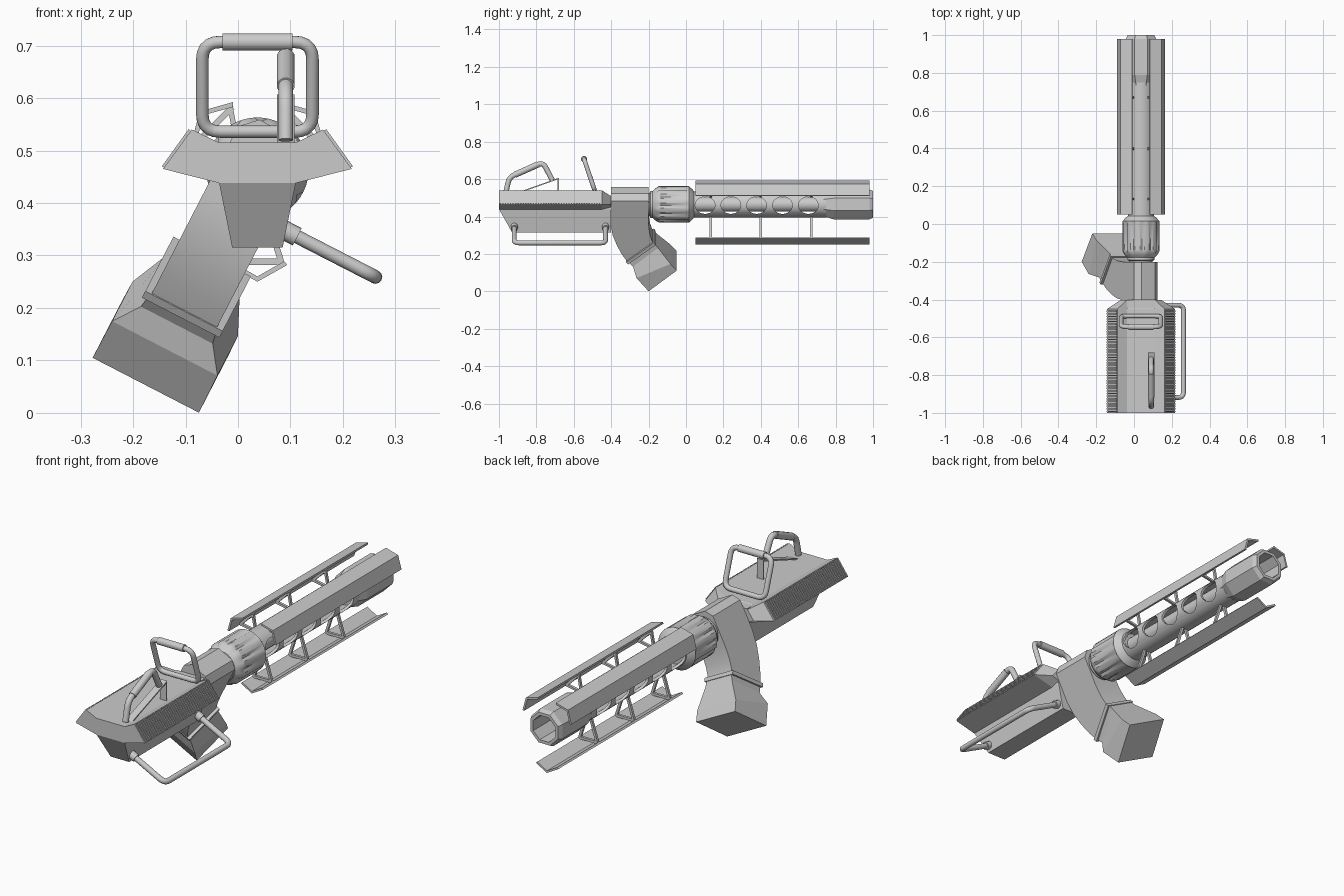
import bpy, bmesh
from math import sin, cos, pi, radians
from mathutils import Vector, Matrix

if "Cube" in bpy.data.objects:
    bpy.data.objects.remove(bpy.data.objects["Cube"])

CX, CZ = 0.037, 0.465          # barrel axis


def finish(name, bm, smooth=None):
    bmesh.ops.recalc_face_normals(bm, faces=bm.faces)
    me = bpy.data.meshes.new(name)
    bm.to_mesh(me)
    bm.free()
    ob = bpy.data.objects.new(name, me)
    bpy.context.collection.objects.link(ob)
    if smooth:
        bpy.ops.object.select_all(action='DESELECT')
        ob.select_set(True)
        bpy.context.view_layer.objects.active = ob
        bpy.ops.object.shade_smooth_by_angle(angle=radians(smooth))
    return ob


def add_loft(bm, rings, closed=False):
    """Skin a list of equal-length point rings, capped unless closed."""
    vs = [[bm.verts.new(p) for p in r] for r in rings]
    n = len(vs[0])
    for i in range(len(vs) if closed else len(vs) - 1):
        a, b = vs[i], vs[(i + 1) % len(vs)]
        for k in range(n):
            bm.faces.new((a[k], a[(k + 1) % n], b[(k + 1) % n], b[k]))
    if not closed:
        bm.faces.new(vs[0])
        bm.faces.new(vs[-1])


def loft(name, rings, smooth=None, closed=False):
    bm = bmesh.new()
    add_loft(bm, rings, closed)
    return finish(name, bm, smooth)


def turned(name, prof, n=32, closed=False, smooth=35, flute=()):
    """Revolve (y, radius) points about the barrel axis; flute = ring indices cut with grooves."""
    rings = []
    for i, (y, r) in enumerate(prof):
        ring = []
        for k in range(n):
            a = 2 * pi * (k + 0.5) / n
            q = r * (0.92 if i in flute and k % 4 == 3 else 1)
            ring.append((CX + q * cos(a), y, CZ + q * sin(a)))
        rings.append(ring)
    return loft(name, rings, smooth, closed)


def rounded(pts, r, closed, steps=5):
    """Round the corners of a path."""
    pts = [Vector(p) for p in pts]
    out = []
    for i, p in enumerate(pts):
        if not closed and i in (0, len(pts) - 1):
            out.append(p)
            continue
        a = p + (pts[i - 1] - p).normalized() * r
        b = p + (pts[(i + 1) % len(pts)] - p).normalized() * r
        for s in range(steps + 1):
            t = s / steps
            out.append(a * (1 - t) ** 2 + p * 2 * t * (1 - t) + b * t * t)
    return out


def tube(name, pts, rad, bend=0.0, closed=False, n=12):
    """Sweep a circle along a planar path."""
    p = rounded(pts, bend, closed) if bend else [Vector(q) for q in pts]
    m = len(p)
    nrm = Vector((0, 0, 0))
    for i in range(1, m - 1):
        nrm += (p[i] - p[i - 1]).cross(p[i + 1] - p[i])
    if nrm.length < 1e-7:
        nrm = (p[1] - p[0]).orthogonal()
    nrm.normalize()
    rings = []
    for i in range(m):
        prev = p[i - 1] if closed or i else p[i]
        nxt = p[(i + 1) % m] if closed or i < m - 1 else p[i]
        side = (nxt - prev).normalized().cross(nrm)
        rings.append([p[i] + rad * (cos(2 * pi * k / n) * nrm + sin(2 * pi * k / n) * side)
                      for k in range(n)])
    return loft(name, rings, 50, closed)


def mx(x):
    return 2 * CX - x


# Receiver: winged upper shell and tapered keel
half = [(0.11, 0.438), (0.217, 0.465), (0.162, 0.54), (0.11, 0.515)]
wing = half + [(mx(x), z) for x, z in reversed(half)]
loft("receiver_wings", [[(CX + (x - CX) * s, y, z + dz * (z > 0.5)) for x, z in wing]
                        for y, s, dz in ((-1, 1, 0), (-0.45, 1, 0), (-0.402, 0.6, -0.03))])
loft("receiver_keel", [[(CX - w, y, z), (CX + w, y, z), (CX + w, -0.402, z), (CX - w, -0.402, z)]
                       for z, y, w in ((0.513, -0.999, 0.073), (0.438, -0.999, 0.073), (0.315, -0.93, 0.048))])

# Knurled ribs on the outer wing faces
bm = bmesh.new()
for side in (1, -1):
    for i in range(40):
        y = -0.996 + i * 0.0136
        add_loft(bm, [[(CX + side * (x - CX), yy, z) for x, z in
                       ((0.162, 0.536), (0.168, 0.541), (0.219, 0.47), (0.212, 0.466))]
                      for yy in (y, y + 0.007)])
finish("wing_ribs", bm)

# Grip: block that bends forward and leans to the left
R = radians(27.3)


def lean(x, y, s):
    return (CX + x * cos(R) - s * sin(R), y, CZ - x * sin(R) - s * cos(R))


def grip(name, secs, smooth=None):
    return loft(name, [[lean(-w, y0, s0), lean(w, y0, s0), lean(w, y1, s1), lean(-w, y1, s1)]
                       for y0, s0, y1, s1, w in secs], smooth)


grip("grip_neck", [(-0.402, -0.085, -0.2, -0.085, 0.04), (-0.402, -0.055, -0.2, -0.055, 0.07),
                   (-0.402, 0.085, -0.2, 0.075, 0.07), (-0.392, 0.15, -0.198, 0.11, 0.07),
                   (-0.37, 0.21, -0.192, 0.15, 0.07), (-0.343, 0.265, -0.183, 0.18, 0.07),
                   (-0.31, 0.315, -0.172, 0.205, 0.07)], 30)
grip("grip_ring", [(-0.32, 0.305, -0.172, 0.188, 0.083), (-0.31, 0.319, -0.162, 0.202, 0.083)])
grip("grip_foot", [(-0.305, 0.315, -0.168, 0.2, 0.073), (-0.283, 0.335, -0.15, 0.222, 0.077),
                   (-0.265, 0.385, -0.083, 0.3, 0.113), (-0.2, 0.464, -0.05, 0.34, 0.114)])

# Barrel: neck, fluted collar, vented jacket, core, octagonal muzzle
turned("barrel_neck", [(-0.22, 0.062), (-0.195, 0.062), (-0.19, 0.072), (-0.175, 0.072), (-0.14, 0.06)])
turned("collar", [(-0.18, 0.07), (-0.165, 0.085), (-0.145, 0.098), (-0.135, 0.098), (0.005, 0.098),
                  (0.015, 0.098), (0.035, 0.08), (0.045, 0.066)], 48, flute=(2, 3, 4))
jacket = turned("barrel_jacket", [(0.02, 0.07), (0.75, 0.07), (0.75, 0.058), (0.02, 0.058)], 32, True)
bm = bmesh.new()
for i in range(5):
    m = (Matrix.Translation((CX, 0.102 + i * 0.138, CZ - 0.005)) @ Matrix.Rotation(pi / 2, 4, 'Y')
         @ Matrix.Diagonal((0.046, 0.053, 1, 1)))
    bmesh.ops.create_cone(bm, cap_ends=True, segments=24, radius1=1, radius2=1, depth=0.3, matrix=m)
cutter = finish("vent_cutter", bm)
cutter.hide_render = True
mod = jacket.modifiers.new("vents", 'BOOLEAN')
mod.operation, mod.object, mod.solver = 'DIFFERENCE', cutter, 'EXACT'
bpy.context.view_layer.objects.active = jacket
bpy.ops.object.modifier_apply(modifier="vents")
bpy.data.objects.remove(cutter)
turned("barrel_core", [(0.0, 0.04), (0.8, 0.04)], 16)
turned("muzzle", [(0.73, 0.07), (0.745, 0.072), (0.79, 0.087), (0.98, 0.087), (1.0, 0.077),
                  (1.0, 0.062), (0.84, 0.062), (0.835, 0.02)], 8, smooth=None)

# Three chevron rails on triangular struts around the barrel
for label, ang, dist in (("right", 45, 0.155), ("left", -45, 0.155), ("lower", 180, 0.215)):
    a = radians(ang)

    def rot(u, y, r):
        return (CX + u * cos(a) + r * sin(a), y, CZ - u * sin(a) + r * cos(a))

    prof = [(0, dist), (0.057, dist - 0.032), (0.051, dist - 0.039), (0, dist - 0.01),
            (-0.051, dist - 0.039), (-0.057, dist - 0.032)]
    loft(label + "_rail", [[rot(u, y, r) for u, r in prof] for y in (0.05, 0.98)])
    bm = bmesh.new()
    base = dist - 0.036
    for y in (0.132, 0.398, 0.67):
        for quad in ([(0.004, 0.066), (0.016, 0.066), (0.052, base), (0.04, base)],
                     [(-0.004, 0.066), (-0.016, 0.066), (-0.052, base), (-0.04, base)],
                     [(-0.05, base - 0.008), (0.05, base - 0.008), (0.045, base + 0.004), (-0.045, base + 0.004)]):
            add_loft(bm, [[rot(u, yy, r) for u, r in quad] for yy in (y - 0.006, y + 0.006)])
    finish(label + "_rail_struts", bm)

# Upright carrying loop with a thicker grip on top
lo, hi = (-0.487, 0.536), (-0.545, 0.707)
tube("carry_loop", [(-0.068, *lo), (0.142, *lo), (0.142, *hi), (-0.068, *hi)], 0.012, 0.035, True)
tube("carry_loop_grip", [(-0.03, *hi), (-0.02, *hi), (0.094, *hi), (0.104, *hi)], 0.017)

# Rear top handle with its bent strap
X = 0.091
tube("rear_handle", [(X, -0.965, 0.52), (X, -0.945, 0.61), (X, -0.765, 0.69), (X, -0.715, 0.595)], 0.014, 0.03)
tube("rear_handle_grip", [(X, -0.915, 0.623), (X, -0.79, 0.679)], 0.017)
strap = [(-0.94, 0.515), (-0.68, 0.607), (-0.68, 0.515), (-0.686, 0.515), (-0.686, 0.598), (-0.925, 0.514)]
loft("rear_handle_strap", [[(x, y, z) for y, z in strap] for x in (X - 0.017, X + 0.017)])

# Folding side handle with sockets
tube("side_handle", [(0.085, -0.918, 0.35), (0.262, -0.918, 0.259), (0.262, -0.43, 0.259), (0.085, -0.43, 0.35)],
     0.013, 0.03)
for i, y in enumerate((-0.918, -0.43)):
    tube("side_handle_socket_%d" % (i + 1), [(0.075, y, 0.355), (0.113, y, 0.3356)], 0.019)
